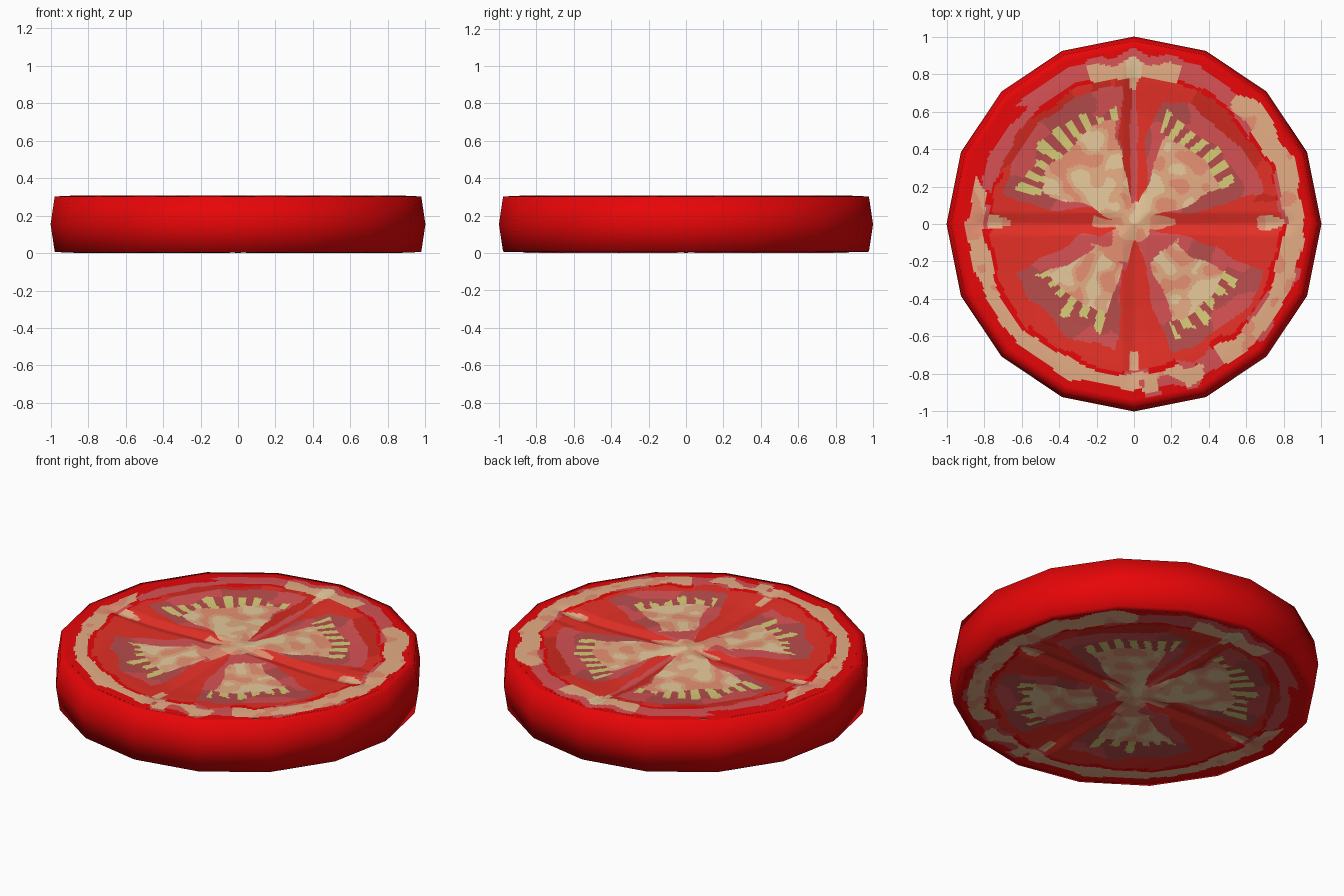
import bpy, bmesh, math
from mathutils import noise, Vector

if "Cube" in bpy.data.objects:
    bpy.data.objects.remove(bpy.data.objects["Cube"])

# ---------- colours ----------
def lin(c):
    return c / 12.92 if c <= 0.04045 else ((c + 0.055) / 1.055) ** 2.4

PALETTE = [
    ("skin_red", (0.91, 0.02, 0.03)), ("flesh_red", (0.90, 0.19, 0.15)),
    ("dark_flesh", (0.81, 0.16, 0.12)), ("dusky_pink", (0.72, 0.30, 0.30)),
    ("rose", (0.84, 0.32, 0.33)), ("salmon", (0.92, 0.58, 0.46)),
    ("tan", (0.90, 0.68, 0.52)), ("cream", (0.93, 0.81, 0.63)),
    ("seed_green", (0.85, 0.80, 0.47)), ("bright_red", (0.95, 0.03, 0.04)),
]
MATS = []
for name, rgb in PALETTE:
    m = bpy.data.materials.new(name)
    m.diffuse_color = (*[lin(c) for c in rgb], 1)
    m.use_nodes = True
    m.node_tree.nodes["Principled BSDF"].inputs["Base Color"].default_value = m.diffuse_color
    MATS.append(m)
SKIN, FLESH, DARK, DUSKY, ROSE, SALMON, TAN, CREAM, GREEN, BRIGHT = range(10)

SIDES, SEGS, RINGS = 16, 384, 84
MID, EDGE = 0.155, 0.94

def poly_r(a):
    """Radius of a 16-gon with a corner at angle zero."""
    step = 2 * math.pi / SIDES
    return math.cos(step / 2) / math.cos(a % step - step / 2)

def n(x, y, f, seed):
    return noise.noise(Vector((x * f, y * f, seed)))

# seed pockets by quadrant: mid angle, half angle, inner and outer seed radius
POCKETS = [(46, 25, 0.06, 0.57), (131, 30, 0.06, 0.61),
           (232, 22, 0.22, 0.56), (313, 20, 0.22, 0.61)]

def pulp(x, y):
    v = n(x, y, 10, 4.2)
    return CREAM if v > 0.1 else TAN if v > -0.2 else SALMON

def rim_colour(a, ring, x, y):
    """Pale and pink patches of the ring next to the skin."""
    if 72 < a < 108:
        if 0.76 < ring < 0.88:
            return CREAM if abs(x) < 0.04 else TAN
        return ROSE if ring < 0.92 else BRIGHT
    if 108 <= a < 132 or 50 < a <= 72:
        return ROSE if 0.81 < ring < 0.91 else BRIGHT
    if 132 <= a < 166:
        return ROSE if ring < 0.85 else BRIGHT
    outer = 0.895 if 166 <= a < 275 else 0.92
    if 275 < a < 300 and n(x, y, 8, 2.9) < 0:
        return ROSE if ring < 0.9 else BRIGHT
    if 0.815 < ring < outer:
        return TAN if n(x, y, 8, 3.3) > -0.3 else SALMON
    if ring >= outer:
        return ROSE if a > 275 and n(x, y, 4, 6.1) > 0 else BRIGHT
    return ROSE if n(x, y, 5, 6.6) > 0.1 else BRIGHT

def colour(x, y):
    r = math.hypot(x, y)
    a = math.degrees(math.atan2(y, x)) % 360
    w = n(x, y, 8, 1.3) * 0.035
    rr = r + w
    d = min(abs(x), abs(y))
    ring = r / poly_r(math.radians(a)) + w
    if ring > 0.79:
        return rim_colour(a + n(x, y, 7, 7.7) * 8, ring, x, y)
    # centre and the dividing walls
    if rr < 0.10:
        return pulp(x, y)
    if abs(y - 0.01) < 0.028 + w and (r > 0.66 or r < 0.22):
        return TAN if r > 0.7 else SALMON
    if abs(x) < 0.02 + w * 0.3 and y > 0:
        return TAN if r > 0.72 else ROSE
    if abs(x) < 0.02 and y < -0.68:
        return TAN
    # seed pocket
    q = int(a // 90) % 4
    mid, half, r0, r1 = POCKETS[q]
    da = abs(a - mid)
    lat = (da - half) * math.radians(1) * r + w * 0.9
    tip = r1 - 0.06 + n(x, y, 5, 11.5) * 0.05
    if lat < 0 and r0 < rr < tip:
        return pulp(x, y)
    if da < half + 3 and rr >= tip and r < r1 + 0.03 + w * 2:
        if (a + 4 * n(x, y, 4, 2.2)) % 8 < 4.2:
            return GREEN
        return DUSKY
    if q > 1 and rr < r0 + 0.03 and lat < 0.03:
        return SALMON if n(x, y, 10, 5.5) > 0.05 else ROSE
    # pink jelly around the seeds
    if lat < 0.085 and rr < r1 + 0.12 and d > 0.07 + w:
        if rr < r0 + 0.12:
            return ROSE
        return DUSKY if n(x, y, 4, 8.8) > 0.05 else ROSE
    if rr > 0.765 and n(x, y, 5, 12.3) > 0:
        return BRIGHT
    if y > 0 and (r > 0.64 and d > 0.12 or -0.1 < x < 0) and n(x, y, 3, 14.1) > -0.1:
        return DARK
    return FLESH

def relief(x, y):
    """Height of the cut face above the middle plane."""
    r = math.hypot(x, y)
    d = min(abs(x), abs(y))
    fade = max(0.0, min(1.0, (0.88 - r) / 0.12))
    groove = 0.017 * max(0.0, 1 - d / 0.06) * fade * min(1, r / 0.15)
    rim = 0.004 * max(0.0, min(1.0, (0.94 - r) / 0.10))
    t = max(0.0, min(1.0, (0.80 - r) / 0.24))
    dish = 0.014 * t * t * (3 - 2 * t) * max(0.0, min(1.0, (r - 0.05) / 0.4))
    return 0.150 + rim - groove - dish

# ---------- cut faces ----------
def finish(name, bm):
    me = bpy.data.meshes.new(name)
    bm.to_mesh(me)
    bm.free()
    for m in MATS:
        me.materials.append(m)
    ob = bpy.data.objects.new(name, me)
    bpy.context.collection.objects.link(ob)

def cut_face(name, sign):
    bm = bmesh.new()
    rows = []
    centre = bm.verts.new((0, 0, MID + sign * relief(0, 0)))
    for i in range(1, RINGS + 1):
        row = []
        for j in range(SEGS):
            a = 2 * math.pi * j / SEGS
            r = EDGE * i / RINGS * poly_r(a)
            x, y = r * math.cos(a), r * math.sin(a)
            row.append(bm.verts.new((x, y, MID + sign * relief(x, y))))
        rows.append(row)
    for j in range(SEGS):
        k = (j + 1) % SEGS
        quads = [(centre, rows[0][j], rows[0][k])]
        quads += [(p[j], q[j], q[k], p[k]) for p, q in zip(rows, rows[1:])]
        for vs in quads:
            f = bm.faces.new(vs if sign > 0 else vs[::-1])
            c = f.calc_center_median()
            f.material_index = colour(c.x, c.y)
            f.smooth = True
    finish(name, bm)

cut_face("top_cut_face", 1)
cut_face("bottom_cut_face", -1)

# ---------- skin band around the edge ----------
bm = bmesh.new()
profile = [(EDGE, -0.150), (0.978, -0.147), (1.0, 0), (0.978, 0.147), (EDGE, 0.150)]
rings = [[bm.verts.new((r * math.cos(2 * math.pi * j / SIDES),
                        r * math.sin(2 * math.pi * j / SIDES), MID + h))
          for j in range(SIDES)] for r, h in profile]
for p, q in zip(rings, rings[1:]):
    for j in range(SIDES):
        k = (j + 1) % SIDES
        bm.faces.new((p[j], p[k], q[k], q[j])).smooth = True
finish("skin", bm)

# stand the slice on the ground
low = min(v.co.z for o in bpy.data.objects for v in o.data.vertices)
for o in bpy.data.objects:
    for v in o.data.vertices:
        v.co.z -= low
